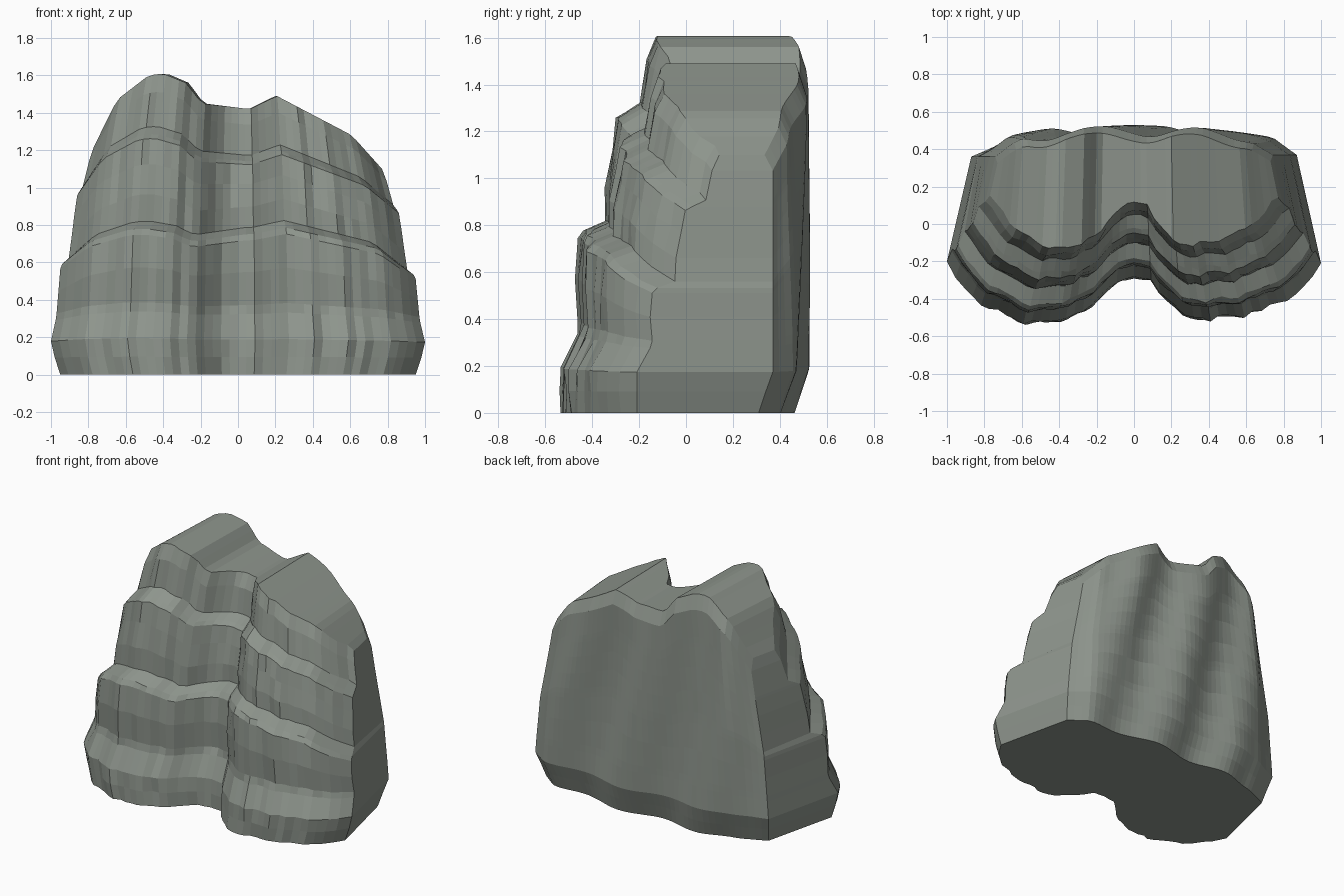
import bpy, bmesh, math, random

if "Cube" in bpy.data.objects:
    bpy.data.objects.remove(bpy.data.objects["Cube"])

random.seed(4)


def lerp(keys, u):
    for (a, p), (b, q) in zip(keys, keys[1:]):
        if u <= b:
            return p + (q - p) * (u - a) / (b - a)
    return keys[-1][1]


# Skyline height across the rock (u runs -1..1 from left to right)
SKY = [(-1, 1.22), (-.84, 1.47), (-.62, 1.6), (-.52, 1.61), (-.36, 1.56), (-.25, 1.45),
       (.08, 1.42), (.27, 1.49), (.79, 1.28), (1, 1.1)]
# Plan of the front: two lobes with a gully between them
FRONT = [(-1, -.2), (-.94, -.3), (-.84, -.41), (-.62, -.53), (-.4, -.51), (-.24, -.46),
         (-.11, -.31), (0, -.29), (.1, -.31), (.16, -.39), (.28, -.49), (.38, -.51),
         (.6, -.49), (.8, -.42), (.93, -.32), (1, -.21)]
# Plan of the back
BACK = [(-1, .36), (-.8, .455), (-.5, .485), (0, .50), (.5, .485), (.85, .45), (1, .37)]
# Lift of the middle ledge towards the right
LIFT = [(-1, 0), (-.3, 0), (.05, .045), (.8, .045), (1, 0)]
# Half width of the back by height fraction
BACK_W = [(0, .83), (.13, .87), (.5, .835), (.8, .77), (1, .73)]
# Strata: height fraction, half width, front setback, back setback
LEVELS = [(0, .95, 0, .06), (.065, .98, 0, .03), (.13, 1.0, 0, 0), (.22, .975, .065, 0),
          (.25, .97, .075, 0), (.36, .96, .065, 0), (.465, .95, .075, 0), (.485, .94, .10, 0),
          (.51, .905, .185, 0), (.60, .89, .19, 0), (.70, .875, .215, 0),
          (.785, .86, .235, 0), (.80, .85, .27, 0), (.825, .83, .335, 0),
          (.94, .795, .365, 0), (1, .77, .40, .035)]
N = 44
us = [-1 + 2 * i / N for i in range(N + 1)]
column = [random.uniform(-.01, .01) for _ in us]

bm = bmesh.new()
rings = []
for a, w, setback, inset in LEVELS:
    front, back = [], []
    for i, u in enumerate(us):
        frac = a + lerp(LIFT, u) * max(0, 1 - abs(a - .5) / .32)
        t = min(1, a / .4)
        z = frac * (1.45 * (1 - t) + lerp(SKY, u) * t)
        edge = abs(u) > .99
        rough = 0 if edge else column[i] + random.uniform(-.007, .007)
        # Fractured front face
        y = lerp(FRONT, u) + setback * (.88 if edge else 1) + rough
        front.append(bm.verts.new((w * u, y, z)))
        # Back with slanting ripples
        wave = .03 * math.sin(9 * u + 3.1 * z - .4) * (1 - u ** 4)
        back.append(bm.verts.new((lerp(BACK_W, a) * u, lerp(BACK, u) + wave - inset, z)))
    rings.append((front, back))

# Walls between strata
for (f0, b0), (f1, b1) in zip(rings, rings[1:]):
    lo, hi = f0 + b0[::-1], f1 + b1[::-1]
    n = len(lo)
    for i in range(n):
        j = (i + 1) % n
        bm.faces.new((lo[i], lo[j], hi[j], hi[i]))

# Top strips and flat base
f, b = rings[-1]
for i in range(N):
    bm.faces.new((f[i], f[i + 1], b[i + 1], b[i]))
f, b = rings[0]
bm.faces.new((f + b[::-1])[::-1])

bmesh.ops.recalc_face_normals(bm, faces=bm.faces)
mesh = bpy.data.meshes.new("cliff_rock")
bm.to_mesh(mesh)
bm.free()
rock = bpy.data.objects.new("cliff_rock", mesh)
bpy.context.collection.objects.link(rock)

# Grey-green stone
stone = bpy.data.materials.new("stone")
stone.diffuse_color = (.27, .30, .265, 1)
stone.use_nodes = True
stone.node_tree.nodes["Principled BSDF"].inputs["Base Color"].default_value = stone.diffuse_color
mesh.materials.append(stone)
